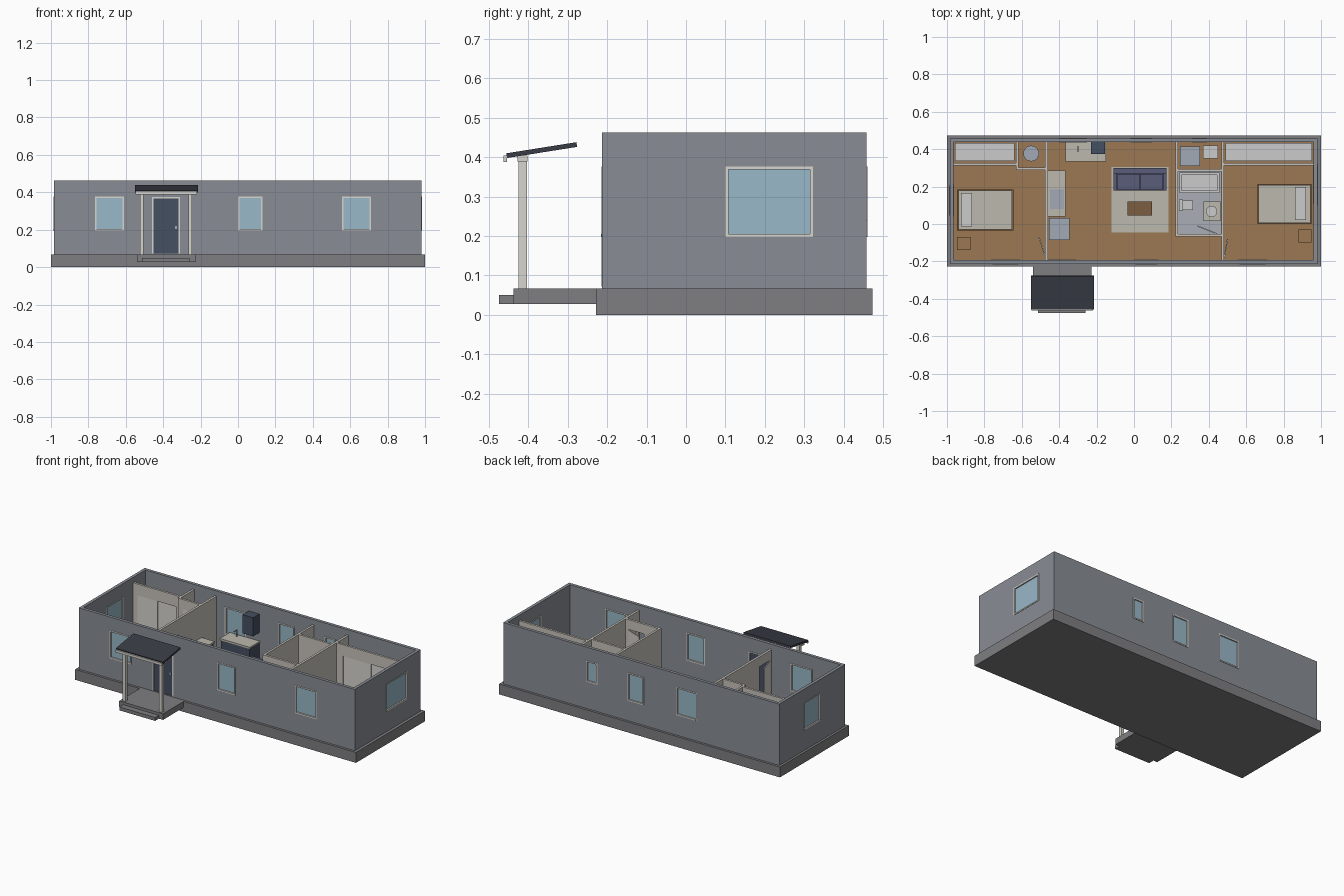
import bpy, bmesh, math
from mathutils import Matrix, Vector

if "Cube" in bpy.data.objects:
    bpy.data.objects.remove(bpy.data.objects["Cube"])

COL = dict(wall=(.25, .27, .30), base=(.21, .21, .22), part=(.58, .55, .50), wood=(.33, .19, .085),
           trim=(.68, .66, .62), glass=(.32, .48, .58), dark=(.06, .08, .12), roof=(.04, .045, .06),
           tile=(.40, .42, .46), white=(.75, .75, .76), sofa=(.10, .11, .19), fabric=(.50, .48, .42),
           brown=(.20, .11, .05), steel=(.36, .40, .46))
MATS = {}
for k, c in COL.items():
    MATS[k] = bpy.data.materials.new(k)
    MATS[k].diffuse_color = (*c, 1)


def boxes(name, parts, mat):
    """One object made of boxes given as (x0, x1, y0, y1, z0, z1)."""
    bm = bmesh.new()
    for x0, x1, y0, y1, z0, z1 in parts:
        m = Matrix.Translation(((x0 + x1) / 2, (y0 + y1) / 2, (z0 + z1) / 2))
        bmesh.ops.create_cube(bm, size=1, matrix=m @ Matrix.Diagonal((x1 - x0, y1 - y0, z1 - z0, 1)))
    me = bpy.data.meshes.new(name)
    bm.to_mesh(me)
    bm.free()
    ob = bpy.data.objects.new(name, me)
    bpy.context.collection.objects.link(ob)
    me.materials.append(MATS[mat])
    return ob


def box(name, x0, x1, y0, y1, z0, z1, mat):
    return boxes(name, [(x0, x1, y0, y1, z0, z1)], mat)


def cyl(name, x, y, z0, z1, r, mat, n=24):
    bpy.ops.mesh.primitive_cylinder_add(vertices=n, radius=r, depth=z1 - z0, location=(x, y, (z0 + z1) / 2))
    ob = bpy.context.object
    ob.name = name
    ob.data.materials.append(MATS[mat])
    bpy.ops.object.shade_smooth_by_angle()
    return ob


def cut(ob, parts):
    """Subtract boxes from an object."""
    c = boxes("cutter", parts, "wall")
    m = ob.modifiers.new("cut", "BOOLEAN")
    m.object, m.solver = c, "EXACT"
    bpy.context.view_layer.objects.active = ob
    bpy.ops.object.modifier_apply(modifier="cut")
    bpy.data.objects.remove(c)


# foundation, floors
F, TOP, PT = .072, .462, .428
box("foundation", -1, 1, -.228, .473, 0, .067, "base")
box("wood_floor", -.968, .963, -.197, .441, .06, F, "wood")
box("bath_floor", .235, .465, -.055, .283, .07, .074, "tile")

# outer walls
X0, X1, Y0, Y1, T = -.985, .981, -.213, .458, .02
walls = box("outer_walls", X0, X1, Y0, Y1, .066, TOP, "wall")
cut(walls, [(X0 + T, X1 - T, Y0 + T, Y1 - T, 0, 1)])

# windows: (side, start, end, sill, head)
WIN = [("front", -.765, -.61, .197, .377), ("front", 0, .13, .197, .377), ("front", .555, .71, .197, .377),
       ("back", -.40, -.25, .197, .377), ("back", -.02, .095, .197, .377), ("back", .31, .39, .24, .377),
       ("right", .10, .322, .197, .377), ("left", .04, .21, .197, .377)]
DOOR = (-.46, -.31, F, .375)


def on_wall(side, a0, a1, d0, d1, z0, z1):
    """Box along a wall; d is the depth inward from the outer face."""
    return {"front": (a0, a1, Y0 + d0, Y0 + d1, z0, z1), "back": (a0, a1, Y1 - d1, Y1 - d0, z0, z1),
            "left": (X0 + d0, X0 + d1, a0, a1, z0, z1), "right": (X1 - d1, X1 - d0, a0, a1, z0, z1)}[side]


cut(walls, [on_wall(s, a, b, -.02, .05, c, d) for s, a, b, c, d in WIN]
    + [on_wall("front", DOOR[0], DOOR[1], -.02, .05, F, DOOR[3])])


def frame(side, a, b, c, d, w, bottom=True):
    p = [on_wall(side, a, a + w, -.002, T + .002, c, d), on_wall(side, b - w, b, -.002, T + .002, c, d),
         on_wall(side, a + w, b - w, -.002, T + .002, d - w, d)]
    if bottom:
        p.append(on_wall(side, a + w, b - w, -.003, T + .003, c, c + w))
    return p


for i, (s, a, b, c, d) in enumerate(WIN):
    boxes(f"window_frame_{s}_{i}", frame(s, a, b, c, d, .008), "trim")
    boxes(f"window_glass_{s}_{i}", [on_wall(s, a + .006, b - .006, .006, .012, c + .006, d - .006)], "glass")

# entrance door
boxes("door_frame", frame("front", *DOOR, .008, False), "trim")
box("front_door", DOOR[0] + .007, DOOR[1] - .007, Y0 + .004, Y0 + .014, F, .369, "dark")
box("door_handle", -.337, -.327, Y0 - .002, Y0 + .004, .205, .22, "steel")

# porch
box("porch_slab", -.54, -.228, -.437, -.228, .028, .067, "base")
box("porch_step", -.512, -.258, -.475, -.437, .028, .05, "base")
boxes("porch_posts", [(x - .01, x + .01, -.425, -.403, .067, .39) for x in (-.515, -.255)], "trim")
box("porch_beam", -.545, -.222, -.427, -.402, .389, .404, "trim")
box("porch_gutter", -.548, -.218, -.463, -.454, .388, .404, "trim")
roof = box("porch_roof", -.168, .168, -.09, .09, -.006, .006, "roof")
roof.location, roof.rotation_euler = (-.383, -.366, .418), (math.radians(9), 0, 0)

# interior partitions with door and closet openings
p = box("partition_left", -.475, -.46, -.193, .438, F, PT, "part")
cut(p, [(-.6, -.3, -.175, -.07, 0, .365)])
p = box("partition_right", .467, .482, -.193, .438, F, PT, "part")
cut(p, [(.4, .6, -.18, -.08, 0, .365)])
box("bath_wall_left", .222, .236, -.068, .438, F, PT, "part")
p = box("bath_wall_front", .236, .467, -.068, -.053, F, PT, "part")
cut(p, [(.335, .445, -.2, .1, 0, .365)])
box("laundry_wall", .236, .467, .28, .294, F, PT, "part")
box("heater_closet_side", -.632, -.618, .29, .438, F, PT, "part")
p = box("heater_closet_front", -.618, -.475, .288, .302, F, PT, "part")
cut(p, [(-.595, -.5, .2, .4, 0, .365)])
box("heater_closet_door", -.595, -.5, .291, .299, F, .365, "trim")
for n, a, b, c, d in (("left", -.965, -.632, -.935, -.66), ("right", .482, .961, .53, .915)):
    p = box(f"wardrobe_wall_{n}", a, b, .312, .326, F, PT, "part")
    cut(p, [(c, d, .2, .4, 0, .355)])
    mid = (c + d) / 2
    boxes(f"wardrobe_doors_{n}", [(c, mid + .005, .314, .318, F, .355), (mid - .005, d, .32, .324, F, .355)], "trim")
    box(f"wardrobe_shelf_{n}", a + .008, b - .008, .336, .432, .335, .345, "white")

# open interior door leaves: hinge, free end
for n, (ax, ay), (bx, by) in (("left", (-.476, -.172), (-.508, -.07)), ("right", (.483, -.178), (.5, -.08)),
                              ("bath", (.442, -.052), (.338, -.01))):
    L = math.hypot(bx - ax, by - ay)
    d = box(f"door_leaf_{n}", 0, L, -.003, .003, F, .362, "trim")
    d.location, d.rotation_euler = (ax, ay, 0), (0, 0, math.atan2(by - ay, bx - ax))

# beds and nightstands; s is the head direction
for n, x0, x1, y0, y1, s in (("left", -.945, -.645, -.035, .185, -1), ("right", .66, .95, 0, .215, 1)):
    box(f"bed_frame_{n}", x0, x1, y0, y1, F + .012, .115, "brown")
    box(f"mattress_{n}", x0 + .006, x1 - .006, y0 + .006, y1 - .006, .115, .145, "fabric")
    h = x0 + .05 if s < 0 else x1 - .06
    box(f"pillow_{n}", h - .03, h + .03, y0 + .022, y1 - .018, .145, .162, "white")
box("nightstand_left", -.945, -.875, -.14, -.07, F, .145, "wood")
box("nightstand_right", .88, .95, -.10, -.03, F, .145, "wood")

# kitchen
box("back_cabinet", -.36, -.155, .34, .438, F, .21, "dark")
box("back_worktop", -.365, -.15, .335, .438, .21, .221, "fabric")
boxes("tap", [(-.302, -.296, .412, .418, .221, .265), (-.302, -.296, .385, .418, .26, .265)], "steel")
box("wall_cabinet", -.23, -.155, .375, .438, .275, .395, "dark")
box("side_cabinet", -.455, -.37, .045, .28, F, .21, "dark")
box("side_worktop", -.459, -.365, .04, .285, .21, .221, "fabric")
box("hob", -.45, -.375, .08, .185, .221, .224, "steel")
box("fridge", -.455, -.345, -.085, .033, F, .335, "steel")

# living area
box("rug", -.12, .185, -.045, .305, F, .075, "fabric")
boxes("sofa", [(-.11, .175, .18, .30, .085, .13), (-.11, .175, .27, .30, .13, .19),
               (-.11, -.09, .18, .27, .13, .16), (.155, .175, .18, .27, .13, .16)], "sofa")
boxes("sofa_cushions", [(-.088, .031, .183, .268, .13, .142), (.034, .153, .183, .268, .13, .142)], "sofa")
boxes("coffee_table", [(-.035, .095, .045, .12, .125, .133)]
      + [(x, x + .008, y, y + .008, .075, .125) for x in (-.03, .082) for y in (.05, .107)], "brown")

# bathroom
tub = box("bathtub", .242, .457, .167, .275, F, .15, "white")
cut(tub, [(.255, .444, .18, .262, .09, .3)])
boxes("toilet", [(.24, .262, .07, .13, .1, .175), (.262, .315, .074, .126, .105, .135),
                 (.25, .3, .085, .115, F, .105)], "white")
box("vanity", .372, .463, .015, .12, F, .19, "fabric")
cyl("basin", .415, .067, .19, .2, .03, "white")

# laundry and water heater
box("washer", .245, .352, .31, .415, F, .205, "steel")
box("laundry_sink", .37, .45, .35, .42, F, .2, "white")
cyl("water_heater", -.55, .377, F, .32, .042, "steel")

for m in bpy.data.materials:
    if m.users and not m.is_grease_pencil:
        m.use_nodes = True
        m.node_tree.nodes["Principled BSDF"].inputs["Base Color"].default_value = m.diffuse_color
